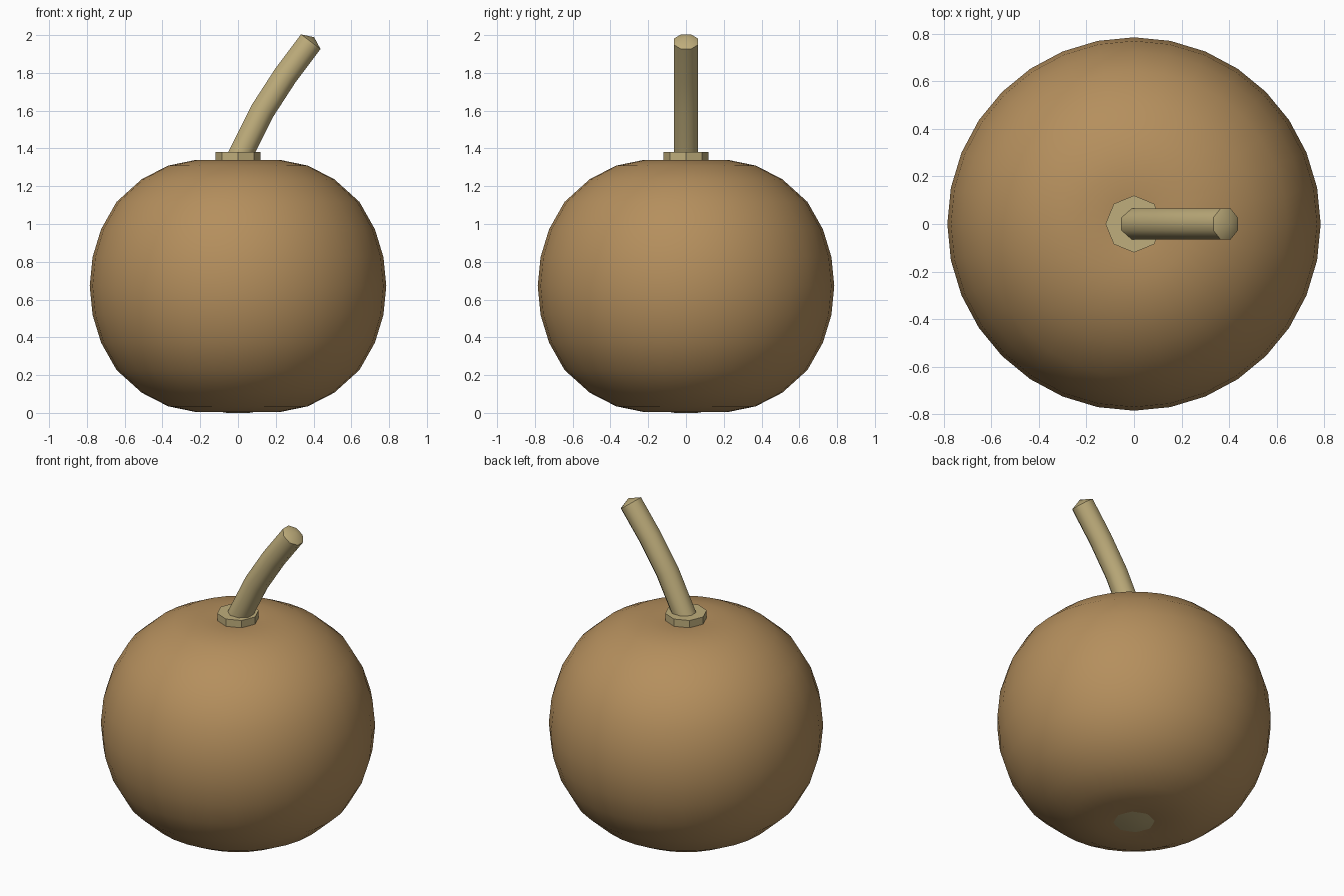
import bpy, bmesh, math
from mathutils import Vector

cube = bpy.data.objects.get("Cube")
if cube:
    bpy.data.objects.remove(cube)


def material(name, rgb):
    m = bpy.data.materials.new(name)
    m.use_nodes = True
    m.diffuse_color = (*rgb, 1)
    m.node_tree.nodes["Principled BSDF"].inputs["Base Color"].default_value = (*rgb, 1)
    return m


brown = material("warm brown", (0.46, 0.275, 0.11))
straw = material("straw", (0.52, 0.42, 0.2))


def ring(bm, centre, radius, sides, side_axis, up_axis, turn=0.0):
    """One circle of vertices, or a single point when the radius is zero."""
    if radius == 0:
        return [bm.verts.new(centre)]
    angles = [turn + math.tau * i / sides for i in range(sides)]
    return [bm.verts.new(centre + radius * (math.cos(a) * side_axis + math.sin(a) * up_axis))
            for a in angles]


def skin(bm, a, b):
    """Join two neighbouring rings with faces."""
    n = max(len(a), len(b))
    for i in range(n):
        j = (i + 1) % n
        corners = [a[i % len(a)], a[j % len(a)], b[j % len(b)], b[i % len(b)]]
        bm.faces.new(list(dict.fromkeys(corners)))


def finish(name, bm, mat, angle):
    bmesh.ops.recalc_face_normals(bm, faces=bm.faces)
    mesh = bpy.data.meshes.new(name)
    bm.to_mesh(mesh)
    bm.free()
    mesh.materials.append(mat)
    obj = bpy.data.objects.new(name, mesh)
    bpy.context.collection.objects.link(obj)
    bpy.ops.object.select_all(action='DESELECT')
    bpy.context.view_layer.objects.active = obj
    obj.select_set(True)
    bpy.ops.object.shade_smooth_by_angle(angle=math.radians(angle))
    return obj


X, Y, Z = Vector((1, 0, 0)), Vector((0, 1, 0)), Vector((0, 0, 1))


def lathe(name, profile, sides, mat, angle):
    bm = bmesh.new()
    rings = [ring(bm, z * Z, r, sides, X, Y) for r, z in profile]
    for a, b in zip(rings, rings[1:]):
        skin(bm, a, b)
    return finish(name, bm, mat, angle)


# Round body, flattened and slightly dimpled at both poles
mid = 0.672
upper = [(0.785, 0), (0.77, 0.153), (0.725, 0.3), (0.643, 0.445), (0.51, 0.565),
         (0.37, 0.637), (0.23, 0.666), (0.11, 0.662), (0, 0.65)]
profile = [(r, mid - h) for r, h in reversed(upper[1:])] + [(r, mid + h) for r, h in upper]
lathe("body", profile, 32, brown, 60)

# Collar under the stem and the small blossom end below
lathe("stem_collar", [(0, 1.3), (0.12, 1.3), (0.12, 1.38), (0, 1.38)], 8, straw, 30)
lathe("blossom_end", [(0, 0.05), (0.12, 0.05), (0.12, 0.01), (0.06, 0), (0, 0)], 8, straw, 30)

# Bent stem with a low pointed cap
path = [Vector((x, 0, z)) for x, z in
        [(0.0, 1.34), (0.13, 1.6), (0.25, 1.785), (0.385, 1.965)]]
bm = bmesh.new()
rings = []
for i, p in enumerate(path):
    along = (path[min(i + 1, len(path) - 1)] - path[max(i - 1, 0)]).normalized()
    rings.append(ring(bm, p, 0.07, 8, Y, along.cross(Y), math.pi / 8))
rings.insert(0, ring(bm, path[0], 0, 8, X, Y))
rings.append(ring(bm, path[-1] + 0.03 * along, 0, 8, X, Y))
for a, b in zip(rings, rings[1:]):
    skin(bm, a, b)
finish("stem", bm, straw, 50)
